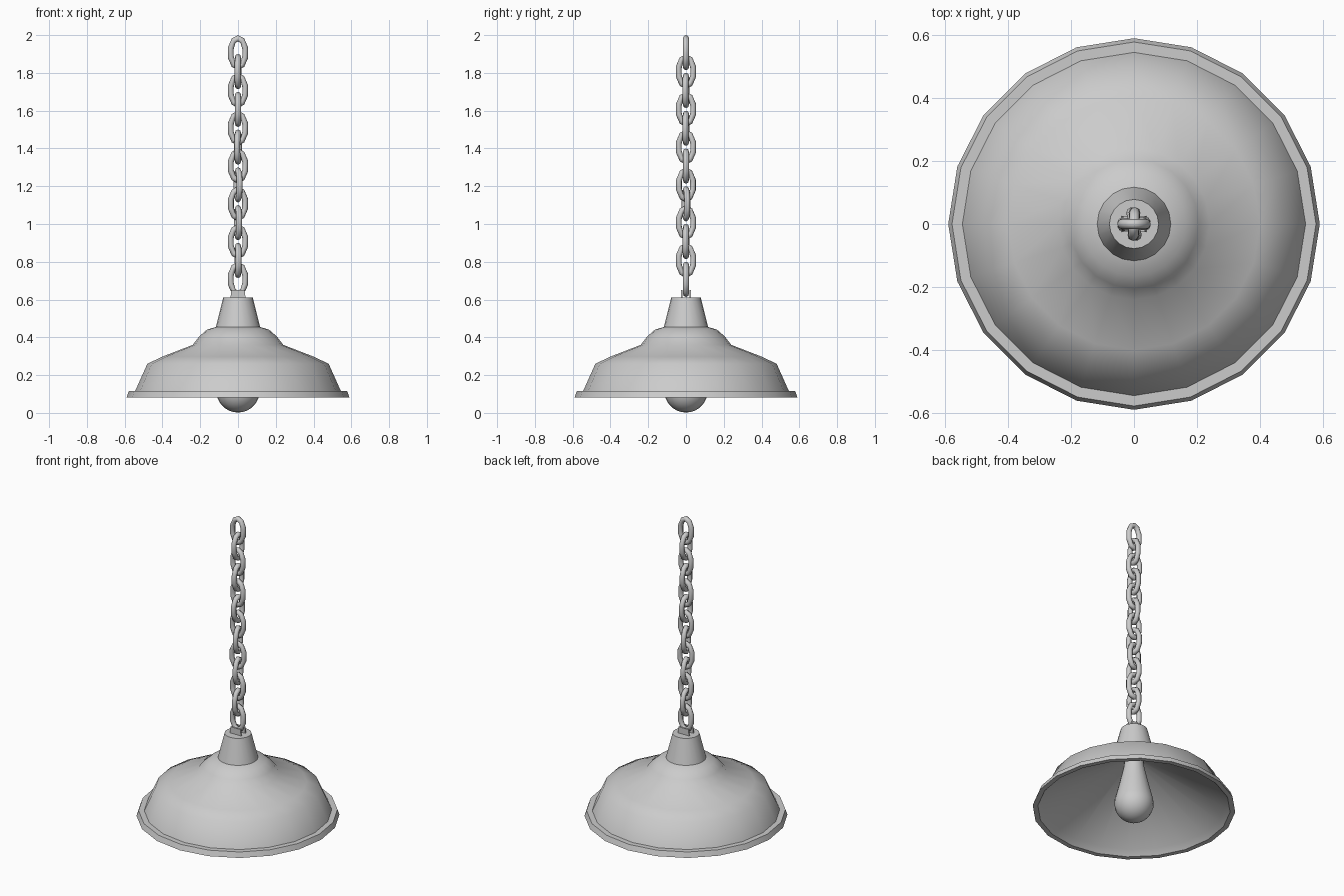
import bpy, bmesh, random
from math import pi, sin, cos, radians
from mathutils import Matrix

if "Cube" in bpy.data.objects:
    bpy.data.objects.remove(bpy.data.objects["Cube"])

random.seed(4)


def finish(name, bm, angle=45):
    bmesh.ops.remove_doubles(bm, verts=bm.verts, dist=1e-5)
    bmesh.ops.recalc_face_normals(bm, faces=bm.faces)
    me = bpy.data.meshes.new(name)
    bm.to_mesh(me)
    bm.free()
    ob = bpy.data.objects.new(name, me)
    bpy.context.collection.objects.link(ob)
    bpy.ops.object.select_all(action='DESELECT')
    ob.select_set(True)
    bpy.context.view_layer.objects.active = ob
    bpy.ops.object.shade_smooth_by_angle(angle=radians(angle))
    return ob


def lathe(name, profile, sides, angle=45):
    bm = bmesh.new()
    vs = [bm.verts.new((r, 0, z)) for r, z in profile]
    es = [bm.edges.new(p) for p in zip(vs, vs[1:])]
    bmesh.ops.spin(bm, geom=vs + es, cent=(0, 0, 0), axis=(0, 0, 1),
                   angle=2 * pi, steps=sides, use_merge=True)
    return finish(name, bm, angle)


def chain_link(name, z, turn, half_w=0.04, half_h=0.077, tube=0.016, n=10, m=8):
    # oval ring standing upright in the xz plane, turned about z
    bm = bmesh.new()
    rings = []
    for i in range(n):
        a = 2 * pi * i / n + pi / 2
        ring = []
        for j in range(m):
            b = 2 * pi * j / m
            ring.append(bm.verts.new(((half_w + tube * cos(b)) * cos(a),
                                      tube * sin(b),
                                      (half_h + tube * cos(b)) * sin(a))))
        rings.append(ring)
    for i in range(n):
        p, q = rings[i], rings[(i + 1) % n]
        for j in range(m):
            k = (j + 1) % m
            bm.faces.new((p[j], q[j], q[k], p[k]))
    bm.transform(Matrix.Translation((0, 0, z)) @ Matrix.Rotation(turn, 4, 'Z'))
    return finish(name, bm, 60)


# Shade: stepped outer shell, rolled rim and plain conical inside
lathe("shade", [
    (0, 0.61), (0.078, 0.61), (0.117, 0.455), (0.165, 0.44), (0.205, 0.405),
    (0.24, 0.36), (0.40, 0.298), (0.48, 0.26), (0.545, 0.115),
    (0.578, 0.115), (0.59, 0.082), (0.56, 0.082), (0.53, 0.115),
    (0.06, 0.40), (0, 0.40)], 20)

# Bulb: round bottom tapering to a neck
R = 0.115
bulb = [(R * sin(t * pi / 14), 0.117 - R * cos(t * pi / 14)) for t in range(9)]
lathe("bulb", bulb + [(0.085, 0.25), (0.06, 0.36), (0.055, 0.41)], 20, 60)

# Chain: alternating links, slightly twisted
for i in range(13):
    twist = 0 if i in (0, 12) else radians(random.uniform(-8, 15))
    chain_link(f"chain_link_{i + 1}", 1.907 - 0.1 * i, pi / 2 * (i % 2) + twist)

# Bracket: two small plates either side of the lowest link
for side, y in (("front", -0.022), ("back", 0.022)):
    bm = bmesh.new()
    bmesh.ops.create_cube(bm, size=1, matrix=Matrix.LocRotScale(
        (0, y, 0.628), None, (0.08, 0.008, 0.044)))
    for v in bm.verts:
        if v.co.z > 0.63:
            v.co.x *= 0.88
    finish(f"bracket_{side}", bm, 30)
